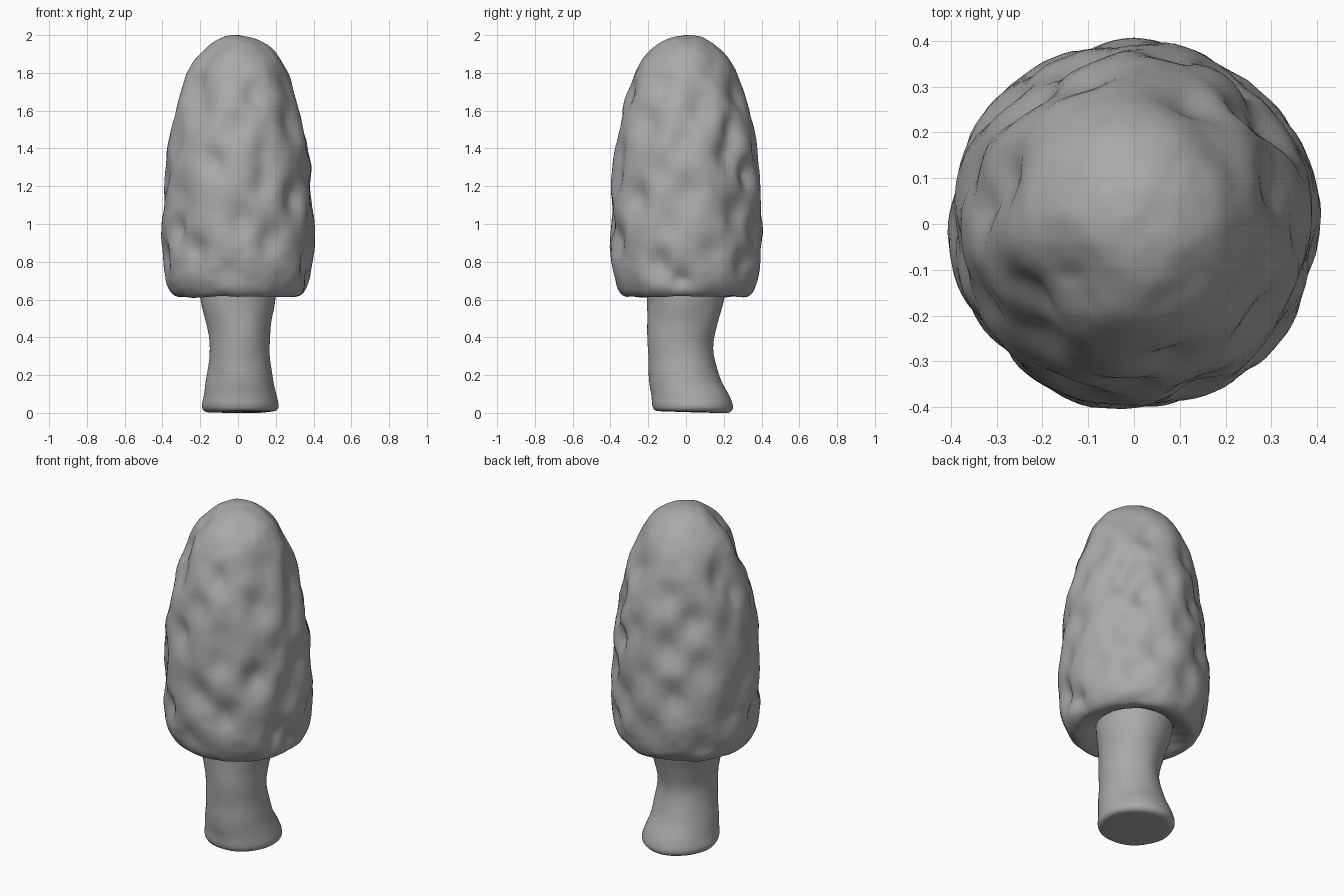
import bpy, bmesh, math, random
from mathutils import Vector, noise

if "Cube" in bpy.data.objects:
    bpy.data.objects.remove(bpy.data.objects["Cube"])

random.seed(7)
grey = bpy.data.materials.new("dark_grey")
grey.diffuse_color = (0.4, 0.4, 0.4, 1)
grey.use_nodes = True
grey.node_tree.nodes["Principled BSDF"].inputs["Base Color"].default_value = grey.diffuse_color


def spline(pts, steps):
    """Catmull-Rom interpolation through tuples of any length."""
    pts = [Vector(p) for p in pts]
    out = []
    for i in range(len(pts) - 1):
        a, b, c, d = pts[max(i - 1, 0)], pts[i], pts[i + 1], pts[min(i + 2, len(pts) - 1)]
        for s in range(steps):
            t = s / steps
            out.append(0.5 * (2 * b + (c - a) * t + (2 * a - 5 * b + 4 * c - d) * t ** 2
                              + (3 * b - a - 3 * c + d) * t ** 3))
    return out + [pts[-1]]


def loft(rings, sides, cap_first=False, cap_last=False):
    """Elliptical rings (x0, x1, y0, y1, z) skinned into a tube."""
    bm = bmesh.new()
    loops = []
    for x0, x1, y0, y1, z in rings:
        loop = []
        for i in range(sides):
            a = math.tau * i / sides
            loop.append(bm.verts.new(((x0 + x1) / 2 + (x1 - x0) / 2 * math.cos(a),
                                      (y0 + y1) / 2 + (y1 - y0) / 2 * math.sin(a), z)))
        loops.append(loop)
    for lo, hi in zip(loops, loops[1:]):
        for i in range(sides):
            j = (i + 1) % sides
            bm.faces.new((lo[i], lo[j], hi[j], hi[i]))
    for use, loop, z in ((cap_first, loops[0], rings[0][4]), (cap_last, loops[-1], rings[-1][4])):
        if use:
            mid = sum((v.co for v in loop), Vector()) / sides
            c = bm.verts.new((mid.x, mid.y, z))
            for i in range(sides):
                bm.faces.new((loop[i], loop[(i + 1) % sides], c))
    bmesh.ops.recalc_face_normals(bm, faces=bm.faces)
    bm.normal_update()
    return bm


def finish(bm, name):
    mesh = bpy.data.meshes.new(name)
    bm.to_mesh(mesh)
    bm.free()
    for p in mesh.polygons:
        p.use_smooth = True
    mesh.materials.append(grey)
    obj = bpy.data.objects.new(name, mesh)
    bpy.context.collection.objects.link(obj)
    return obj


# Cap: revolved bullet profile (radius, z), underside curling up to the stem
profile = [(0.18, 0.68), (0.23, 0.645), (0.29, 0.618), (0.335, 0.625), (0.37, 0.68),
           (0.395, 0.8), (0.402, 0.95), (0.396, 1.15), (0.375, 1.38), (0.332, 1.6),
           (0.265, 1.79), (0.19, 1.905), (0.1, 1.972), (0.02, 1.992)]
curve = spline(profile, 7)
bm = loft([(-r, r, -r, r, z) for r, z in curve], 112, cap_last=True)

# Honeycomb pits: jittered spiral of soft oval dents pushed in along the normals
pits = []
count = 56
for k in range(count):
    z = 0.7 + 1.23 * (k + 0.5) / count
    r = next((p[0] for p in curve[22:] if p[1] >= z), 0.1)
    if r < 0.3 and random.random() > r / 0.33:
        continue
    a = k * 2.39996 + random.uniform(-0.2, 0.2)
    pits.append((Vector((r * math.cos(a), r * math.sin(a), z + random.uniform(-0.03, 0.03))),
                 random.uniform(0.02, 0.05), random.uniform(0.06, 0.085)))
moves = []
for v in bm.verts:
    fade = min(1, max(0, (v.co.z - 0.62) / 0.08))
    dent = 0
    for c, depth, size in pits:
        d = v.co - c
        d.z *= 0.8
        dent += depth * math.exp(-(d.length / size) ** 2)
    bump = 0.008 * noise.noise(v.co * 8) + 0.003 * noise.noise(v.co * 20)
    moves.append(v.co + v.normal * (0.007 * fade - min(dent, 0.055) * fade + bump))
for v, co in zip(bm.verts, moves):
    v.co = co
finish(bm, "mushroom_cap")

# Stem: leaning, waisted tube flaring to a rounded foot
stem = [(-0.14, 0.17, -0.13, 0.19, 0.013), (-0.174, 0.204, -0.165, 0.23, 0.018),
        (-0.189, 0.218, -0.182, 0.247, 0.045), (-0.18, 0.207, -0.187, 0.23, 0.1),
        (-0.168, 0.182, -0.196, 0.182, 0.2), (-0.146, 0.168, -0.2, 0.142, 0.35),
        (-0.168, 0.176, -0.205, 0.167, 0.48), (-0.198, 0.193, -0.21, 0.199, 0.6),
        (-0.21, 0.2, -0.21, 0.21, 0.69)]
bm = loft(spline(stem, 5), 64, cap_first=True, cap_last=True)
for v in bm.verts:
    v.co += v.normal * 0.006 * noise.noise(v.co * 7)
    v.co.z = max(v.co.z - 0.02 * v.co.y - 0.008, 0)
finish(bm, "mushroom_stem")
